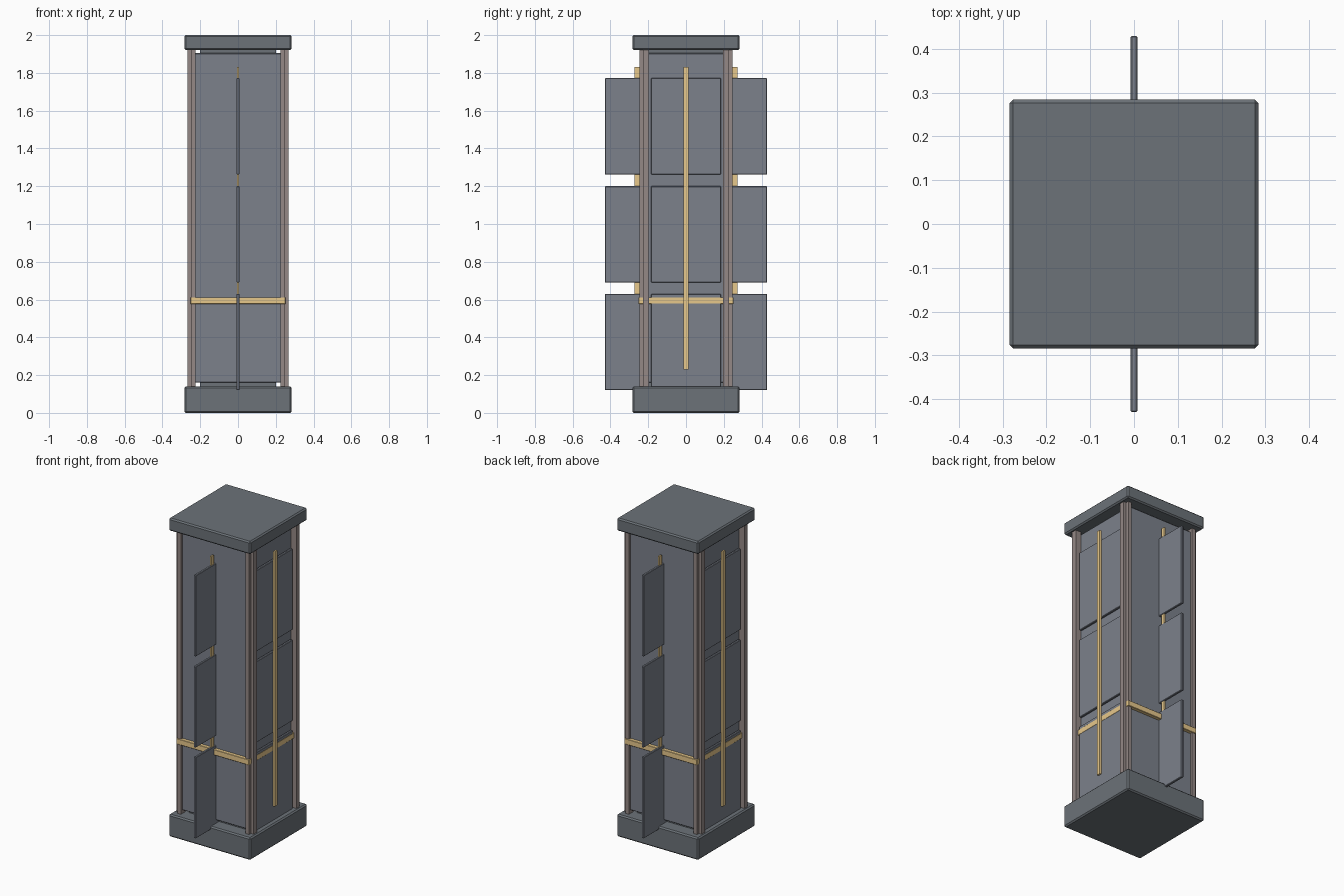
import bpy

if "Cube" in bpy.data.objects:
    bpy.data.objects.remove(bpy.data.objects["Cube"])


def material(name, rgb):
    m = bpy.data.materials.new(name)
    m.diffuse_color = (*rgb, 1)
    m.use_nodes = True
    m.node_tree.nodes["Principled BSDF"].inputs["Base Color"].default_value = m.diffuse_color
    return m


gold = material("warm_gold", (0.80, 0.58, 0.26))
bronze = material("dull_bronze", (0.30, 0.25, 0.24))
dark = material("slate", (0.15, 0.17, 0.19))
panel = material("panel_grey", (0.20, 0.22, 0.26))


def box(name, x, y, z, mat, bevel=0.0):
    """Box from (min, max) ranges, with an optional small chamfer."""
    lo_hi = [sorted(r) for r in (x, y, z)]
    bpy.ops.mesh.primitive_cube_add(size=1, location=[(a + b) / 2 for a, b in lo_hi])
    o = bpy.context.object
    o.name = name
    o.scale = [b - a for a, b in lo_hi]
    bpy.ops.object.transform_apply(location=False, rotation=False, scale=True)
    o.data.materials.append(mat)
    if bevel:
        m = o.modifiers.new("chamfer", "BEVEL")
        m.width = bevel
        m.segments = 1
    return o


# plinth and cap
box("base", (-.284, .284), (-.284, .284), (0, .14), dark, .008)
box("cap", (-.284, .284), (-.284, .284), (1.92, 2), dark, .008)

# tower body with recessed ends
box("core", (-.2, .2), (-.2, .2), (.13, 1.93), dark)
box("body", (-.23, .23), (-.23, .23), (.16, 1.905), panel, .004)

# gold ring around the body
box("gold_ring", (-.252, .252), (-.252, .252), (.577, .612), gold, .002)

# stepped corner posts
for sx in (-1, 1):
    for sy in (-1, 1):
        box("corner_post", (sx * .225, sx * .249), (sy * .2, sy * .246), (.135, 1.925), bronze)
        box("corner_post_trim", (sx * .228, sx * .268), (sy * .196, sy * .228), (.135, 1.925), bronze)

# three tiers of plates: flat on the sides, fins on front and back
for zc in (.375, .945, 1.517):
    z = (zc - .255, zc + .255)
    for s in (-1, 1):
        box("side_plate", (s * .235, s * .251), (-.185, .185), z, panel, .003)
        box("fin_plate", (-.008, .008), (s * .06, s * .43), z, panel, .003)

# tall gold strips on every face
for s in (-1, 1):
    box("side_strip", (s * .253, s * .265), (-.0125, .0125), (.23, 1.83), gold)
    box("fin_strip", (-.005, .005), (s * .2475, s * .2725), (.23, 1.83), gold)
